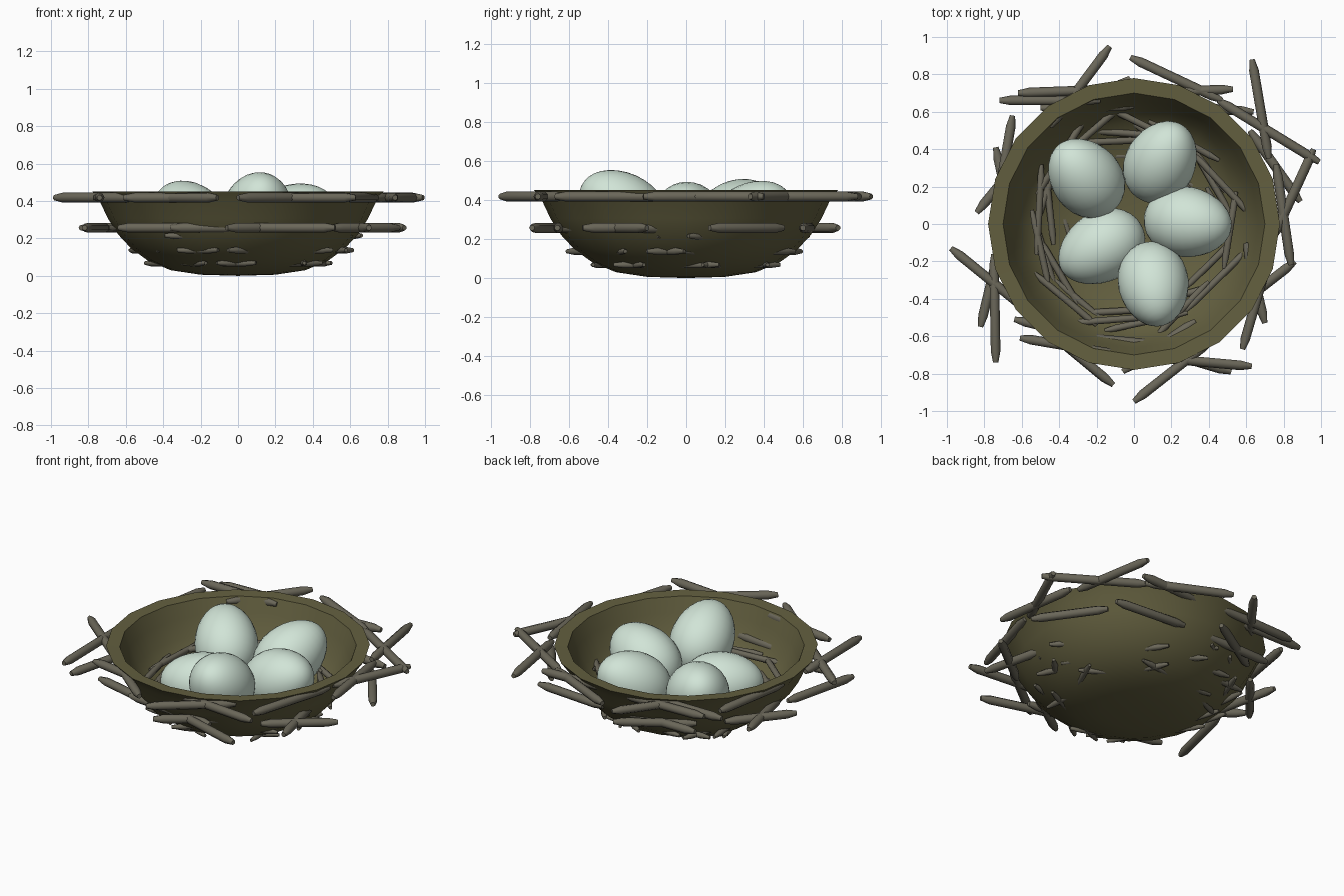
import bpy, bmesh, math, random
from mathutils import Vector, Matrix

if "Cube" in bpy.data.objects:
    bpy.data.objects.remove(bpy.data.objects["Cube"])
random.seed(4)


def material(name, rgb):
    m = bpy.data.materials.new(name)
    m.diffuse_color = (*rgb, 1)
    m.use_nodes = True
    m.node_tree.nodes["Principled BSDF"].inputs["Base Color"].default_value = m.diffuse_color
    return m


olive = material("woven_olive", (0.125, 0.115, 0.05))
bark = material("bark", (0.145, 0.135, 0.1))
shell = material("pale_shell", (0.64, 0.78, 0.68))


def finish(bm, name, mat, angle):
    bmesh.ops.recalc_face_normals(bm, faces=bm.faces)
    me = bpy.data.meshes.new(name)
    bm.to_mesh(me)
    bm.free()
    ob = bpy.data.objects.new(name, me)
    bpy.context.collection.objects.link(ob)
    me.materials.append(mat)
    bpy.ops.object.select_all(action='DESELECT')
    ob.select_set(True)
    bpy.context.view_layer.objects.active = ob
    bpy.ops.object.shade_smooth_by_angle(angle=math.radians(angle))
    return ob


def lathe(bm, profile, sides, matrix=Matrix()):
    """Rings of (radius, height) around local z; zero radius makes a pole."""
    rings = []
    for r, z in profile:
        n = sides if r > 0 else 1
        rings.append([bm.verts.new(matrix @ Vector((r * math.cos(2 * math.pi * i / sides),
                                                    r * math.sin(2 * math.pi * i / sides), z)))
                      for i in range(n)])
    for a, b in zip(rings, rings[1:]):
        for i in range(sides):
            j = (i + 1) % sides
            loop = [a[i % len(a)], a[j % len(a)], b[j % len(b)], b[i % len(b)]]
            bm.faces.new(list(dict.fromkeys(loop)))


# Bowl with flat rim
bm = bmesh.new()
lathe(bm, [(0, 0.0), (0.2, 0.006), (0.36, 0.03), (0.48, 0.08), (0.57, 0.145), (0.64, 0.22),
           (0.695, 0.305), (0.735, 0.39), (0.78, 0.452), (0.70, 0.448), (0.665, 0.36),
           (0.62, 0.25), (0.55, 0.165), (0.44, 0.1), (0.28, 0.06), (0, 0.045)], 20)
finish(bm, "nest_bowl", olive, 40)


# Twigs: tapered rods between two plan points at a fixed height
def twig(bm, p, q, z, r):
    a, b = Vector((*p, z)), Vector((*q, z))
    d = b - a
    L = d.length
    mat = Matrix.Translation(a) @ d.to_track_quat('Z', 'Y').to_matrix().to_4x4()
    lathe(bm, [(0, 0), (r * .55, 0), (r, 0.06), (r, L - 0.06), (r * .55, L), (0, L)], 7, mat)


rim = [(.63, .88, .72, .35), (-.02, .89, .47, .66), (.45, .66, .99, .33), (-.62, .70, -.06, .72),
       (.05, .70, .53, .72), (-.13, .95, -.45, .52), (-.72, .66, -.18, .66), (-.98, -.13, -.55, -.48),
       (-.75, -.16, -.74, -.74), (-.61, -.61, -.08, -.70), (-.11, -.86, -.52, -.52),
       (0, -.95, .42, -.62), (.63, -.76, .08, -.71), (.58, -.67, .74, -.12), (.84, -.22, .76, .32),
       (.96, .40, .74, -.08), (-.65, .58, -.74, .06)]
middle = [(-.74, .41, -.64, -.05), (-.84, .06, -.56, .40), (-.82, -.55, -.70, -.05), (.52, -.79, .05, -.65),
          (.70, -.53, .60, -.1), (.86, -.2, .5, -.48), (.89, .12, .62, .5), (.64, .60, .15, .64),
          (-.64, -.51, -.15, -.63), (-.06, -.79, .33, -.52), (-.02, .78, -.44, .52), (-.5, .62, .0, .63),
          (-.36, -.6, .26, -.66)]
for name, rods, z, r in (("rim_twigs", rim, 0.418, 0.027), ("middle_twigs", middle, 0.257, 0.027)):
    bm = bmesh.new()
    for x1, y1, x2, y2 in rods:
        twig(bm, (x1, y1), (x2, y2), z, r)
    finish(bm, name, bark, 60)

# Finer twigs woven through the lower wall, middles showing inside, tips outside
for name, count, rad, z, r, half in (("upper_weave_twigs", 13, 0.53, 0.215, 0.019, 0.22),
                                     ("lower_weave_twigs", 15, 0.49, 0.137, 0.019, 0.23),
                                     ("base_twigs", 13, 0.385, 0.068, 0.018, 0.2)):
    bm = bmesh.new()
    for i in range(count):
        t = 2 * math.pi * (i + random.uniform(-.25, .25)) / count
        c = Vector((math.cos(t), math.sin(t))) * (rad + random.uniform(-.02, .02))
        s = t + math.pi / 2 + random.uniform(-.45, .45)
        d = Vector((math.cos(s), math.sin(s))) * half * random.uniform(.9, 1.2)
        twig(bm, c - d, c + d, z, r)
    finish(bm, name, bark, 60)

# Eggs: (x, y, z, heading, tilt), narrow end up and outward
eggs = [(-.26, .25, .308, 130, 34), (.145, .335, .298, 62, 34), (-.175, -.125, .205, 210, 5),
        (.29, .01, .30, -8, 26), (.105, -.325, .352, -80, 35)]
for n, (x, y, z, heading, tilt) in enumerate(eggs, 1):
    bm = bmesh.new()
    prof = []
    for k in range(17):
        a = math.pi * k / 16
        c = -math.cos(a)
        prof.append((0 if k in (0, 16) else 0.188 * math.sin(a) * (1 - 0.09 * c), 0.246 * c))
    lathe(bm, prof, 28)
    ob = finish(bm, f"egg_{n}", shell, 60)
    h, t = math.radians(heading), math.radians(tilt)
    axis = Vector((math.cos(h) * math.cos(t), math.sin(h) * math.cos(t), math.sin(t)))
    ob.matrix_world = Matrix.Translation((x, y, z)) @ axis.to_track_quat('Z', 'Y').to_matrix().to_4x4()
